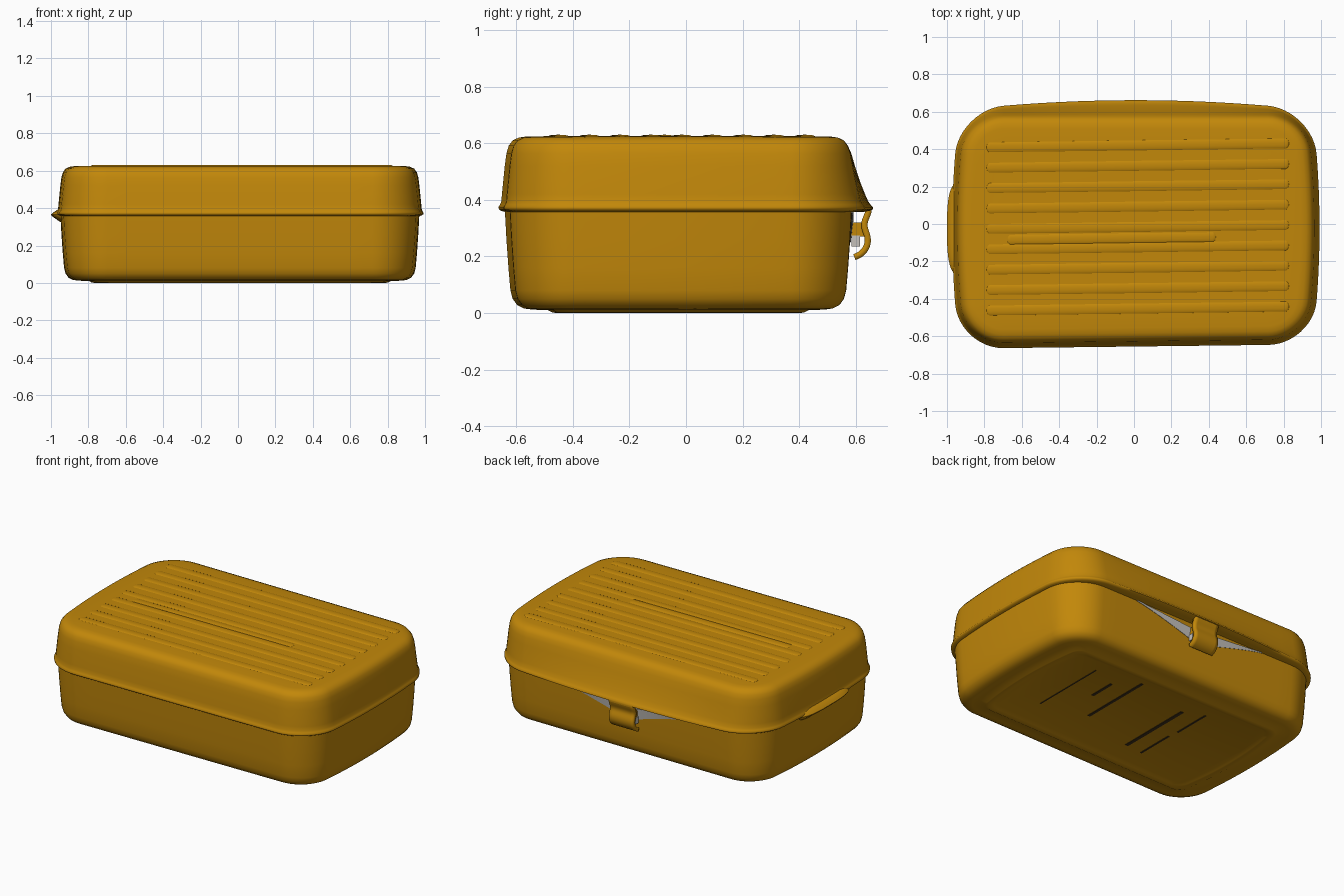
import bpy, bmesh, math

cube = bpy.data.objects.get("Cube")
if cube:
    bpy.data.objects.remove(cube, do_unlink=True)


def material(name, rgb):
    m = bpy.data.materials.new(name)
    m.use_nodes = True
    m.diffuse_color = (*rgb, 1)
    m.node_tree.nodes["Principled BSDF"].inputs["Base Color"].default_value = (*rgb, 1)
    return m


OCHRE = material("ochre_plastic", (0.54, 0.245, 0.003))
GREY = material("worn_grey", (0.55, 0.53, 0.50))
DARK = material("dark_slit", (0.05, 0.03, 0.01))


def finish(bm, name, mat, angle=40):
    bmesh.ops.recalc_face_normals(bm, faces=bm.faces)
    me = bpy.data.meshes.new(name)
    bm.to_mesh(me)
    bm.free()
    ob = bpy.data.objects.new(name, me)
    bpy.context.collection.objects.link(ob)
    me.materials.append(mat)
    bpy.ops.object.select_all(action='DESELECT')
    ob.select_set(True)
    bpy.context.view_layer.objects.active = ob
    bpy.ops.object.shade_smooth_by_angle(angle=math.radians(angle))
    return ob


def loft(rings, name, mat, angle=40):
    """Skin a stack of closed rings and cap both ends."""
    bm = bmesh.new()
    loops = [[bm.verts.new(p) for p in r] for r in rings]
    n = len(loops[0])
    for a, b in zip(loops, loops[1:]):
        for i in range(n):
            j = (i + 1) % n
            bm.faces.new((a[i], a[j], b[j], b[i]))
    bm.faces.new(loops[0])
    bm.faces.new(loops[-1])
    return finish(bm, name, mat, angle)


def box_ring(inset, z, back_bow=0.0):
    """Rounded rectangle with bowed ends, optionally bowed at the back."""
    hx, hy = 0.942 - inset, 0.632 - inset
    r = max(0.235 - inset, 0.06)
    arc, side = 12, 14
    pts = []
    for k, (sx, sy) in enumerate([(1, 1), (-1, 1), (-1, -1), (1, -1)]):
        for i in range(arc + 1):
            a = math.pi / 2 * (k + i / arc)
            pts.append((sx * (hx - r) + r * math.cos(a), sy * (hy - r) + r * math.sin(a)))
        nx, ny = [(-1, 1), (-1, -1), (1, -1), (1, 1)][k]
        a = math.pi / 2 * (k + 1)
        x1, y1 = pts[-1]
        x2, y2 = nx * (hx - r) + r * math.cos(a), ny * (hy - r) + r * math.sin(a)
        pts += [(x1 + (x2 - x1) * t / side, y1 + (y2 - y1) * t / side) for t in range(1, side)]
    out = []
    for x, y in pts:
        dx = 0.04 * (1 - (y / hy) ** 2) * x / hx
        dy = back_bow * (1 - (x / hx) ** 2) * y / hy if y > 0 else -0.012 * x * y / hy
        out.append((x + dx + 0.01, y + dy - 0.023, z))
    return out


# Base tray with a raised foot frame underneath
base = [(0.24, 0.010), (0.225, 0.004), (0.205, 0), (0.19, 0.002), (0.175, 0.010),
        (0.12, 0.012), (0.09, 0.016), (0.066, 0.028), (0.05, 0.05), (0.042, 0.08),
        (0.035, 0.16), (0.028, 0.26), (0.022, 0.37)]
loft([box_ring(i, z) for i, z in base], "base_tray", OCHRE)

# Lid flaring smoothly into its lip, bulging at the back
lid = [(0.026, 0.357, 0.04), (0.01, 0.361, 0.05), (0.001, 0.367, 0.054), (0, 0.375, 0.053),
       (0.005, 0.383, 0.05), (0.010, 0.395, 0.046), (0.012, 0.42, 0.037), (0.016, 0.46, 0.025),
       (0.022, 0.52, 0.011), (0.028, 0.565, 0.004), (0.036, 0.592, 0), (0.05, 0.611, 0),
       (0.072, 0.621, 0), (0.1, 0.625, 0), (0.2, 0.626, 0)]
loft([box_ring(*p) for p in lid], "lid", OCHRE, 60)


# Soft grip ribs on the lid
def rib(x0, x1, y, name):
    bm = bmesh.new()
    bmesh.ops.create_uvsphere(bm, u_segments=24, v_segments=12, radius=1)
    mid, half = (x0 + x1) / 2, (x1 - x0) / 2 - 0.024
    for v in bm.verts:
        end = half if v.co.x > 1e-4 else -half if v.co.x < -1e-4 else 0
        x = mid + v.co.x * 0.024 + end
        v.co = (x, y + v.co.y * 0.03 + 0.013 * x, 0.622 + v.co.z * 0.009)
    finish(bm, name, OCHRE, 60)


for i in range(9):
    rib(-0.79, 0.83, 0.42 - 0.109 * i, "lid_rib_%d" % (i + 1))
rib(-0.68, 0.44, -0.075, "short_lid_rib")


# Thumb tab on the end
def tab_ring(rx, ry, z):
    pts = []
    for i in range(48):
        a = math.tau * i / 48
        c, s = math.cos(a), math.sin(a)
        pts.append((-0.93 + rx * math.copysign(abs(c) ** 0.7, c),
                    -0.025 + ry * math.copysign(abs(s) ** 0.7, s), z))
    return pts


loft([tab_ring(*p) for p in [(0.02, 0.2, 0.325), (0.045, 0.235, 0.343), (0.066, 0.245, 0.358),
                             (0.07, 0.247, 0.366), (0.06, 0.24, 0.375), (0.035, 0.22, 0.392)]],
     "thumb_tab", OCHRE)

# Curled clasp strip at the back
path = [(0.6, 0.39), (0.642, 0.386), (0.65, 0.36), (0.632, 0.33), (0.63, 0.3),
        (0.645, 0.27), (0.643, 0.235), (0.62, 0.207), (0.596, 0.198)]
bm = bmesh.new()
cols = [[bm.verts.new((x, y, z)) for y, z in path] for x in (-0.085, 0, 0.085)]
for a, b in zip(cols, cols[1:]):
    for i in range(len(path) - 1):
        bm.faces.new((a[i], a[i + 1], b[i + 1], b[i]))
clasp = finish(bm, "clasp", OCHRE)
sub = clasp.modifiers.new("smooth", 'SUBSURF')
sub.levels = sub.render_levels = 2
sub.boundary_smooth = 'PRESERVE_CORNERS'
solid = clasp.modifiers.new("thickness", 'SOLIDIFY')
solid.thickness = 0.022
solid.offset = 0


def block(name, mat, centre, size):
    bm = bmesh.new()
    bmesh.ops.create_cube(bm, size=1)
    for v in bm.verts:
        v.co = [c + p * s for c, p, s in zip(centre, v.co, size)]
    return finish(bm, name, mat)


block("clasp_catch", OCHRE, (0, 0.605, 0.295), (0.14, 0.05, 0.05))
block("worn_catch", GREY, (0, 0.6, 0.255), (0.15, 0.03, 0.04))


# Worn strips that dip from the lip down to the clasp
def strip(sign, name):
    bm = bmesh.new()
    rows = []
    for i in range(13):
        t = i / 12
        x = sign * (0.05 + 0.42 * t)
        top = 0.358 - 0.035 * (1 - t)
        low = 0.354 - 0.105 * (1 - t) ** 1.2
        rows.append([bm.verts.new(p) for p in
                     [(x, 0.592, top), (x, 0.588 - 0.07 * (top - low), low),
                      (x, 0.58, low), (x, 0.583, top)]])
    for a, b in zip(rows, rows[1:]):
        for k in range(4):
            bm.faces.new((a[k], a[(k + 1) % 4], b[(k + 1) % 4], b[k]))
    bm.faces.new(rows[0])
    bm.faces.new(rows[-1])
    finish(bm, name, GREY)


strip(1, "worn_strip_left")
strip(-1, "worn_strip_right")

# Narrow slits under the base
slits = [(0.52, 0.03, 0.5, 0.007), (0.215, 0.09, 0.48, 0.018), (-0.17, -0.02, 0.5, 0.022),
         (-0.29, -0.16, 0.25, 0.012), (-0.30, 0.16, 0.25, 0.012), (0.35, 0.13, 0.17, 0.018)]
for i, (x, y, length, width) in enumerate(slits):
    block("base_slit_%d" % (i + 1), DARK, (x, y, 0.0095), (width, length, 0.004))
